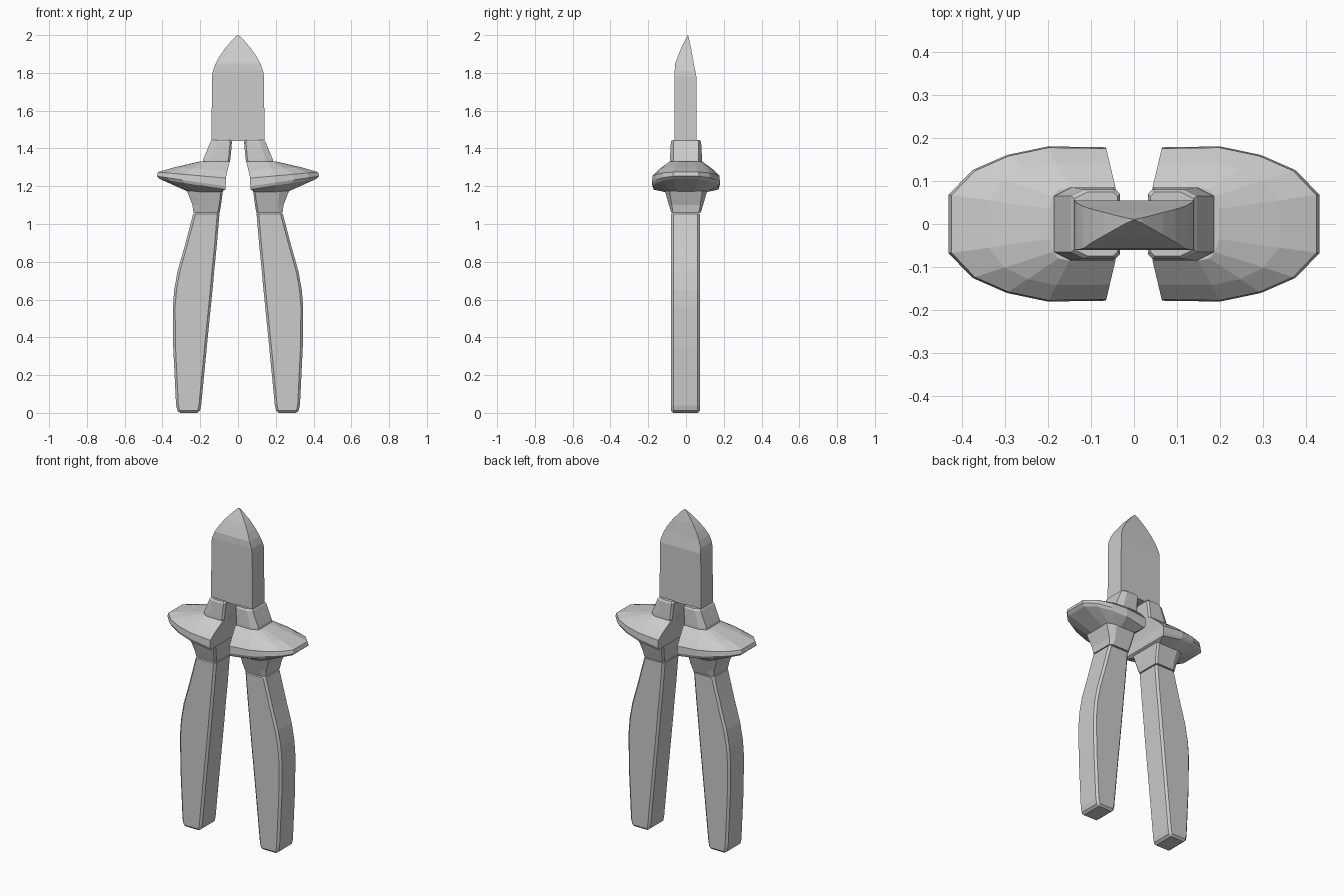
import bpy, bmesh

if "Cube" in bpy.data.objects:
    bpy.data.objects.remove(bpy.data.objects["Cube"])


def loft(name, rings, mirror=True, bevel=0.0):
    """Skin a stack of equal-length closed rings; optionally mirror across x."""
    bm = bmesh.new()
    loops = [[bm.verts.new(p) for p in ring] for ring in rings]
    n = len(loops[0])
    for a, b in zip(loops, loops[1:]):
        for i in range(n):
            j = (i + 1) % n
            bm.faces.new((a[i], a[j], b[j], b[i]))
    bm.faces.new(loops[0])
    bm.faces.new(loops[-1])
    bmesh.ops.remove_doubles(bm, verts=bm.verts, dist=0.0005)
    bmesh.ops.recalc_face_normals(bm, faces=bm.faces)
    me = bpy.data.meshes.new(name)
    bm.to_mesh(me)
    bm.free()
    ob = bpy.data.objects.new(name, me)
    bpy.context.collection.objects.link(ob)
    if bevel:
        m = ob.modifiers.new("Bevel", 'BEVEL')
        m.width, m.segments, m.limit_method = bevel, 1, 'ANGLE'
    if mirror:
        m = ob.modifiers.new("Mirror", 'MIRROR')
        m.use_mirror_merge = False
    return ob


def rect(x0, x1, y0, y1, z):
    return [(x0, y0, z), (x1, y0, z), (x1, y1, z), (x0, y1, z)]


def chamfered(x0, x1, h, z, ci, co):
    """Rectangle with clipped inner (ci) and outer (co) corners."""
    half = [(x0, h - ci), (x0 + ci, h), (x1 - co, h), (x1, h - co * 0.5)]
    return [(x, y, z) for x, y in half] + [(x, -y, z) for x, y in reversed(half)]


# Blade: straight block with a curved point, tip set slightly back
blade = [(1.44, .14, -.06, .055), (1.78, .138, -.06, .055), (1.81, .133, -.06, .049),
         (1.85, .118, -.057, .041), (1.89, .096, -.042, .034), (1.93, .068, -.026, .027),
         (1.965, .038, -.009, .019), (1.987, .018, .002, .014), (2.0, .002, .009, .011)]
loft("blade", [rect(-w, w, y0, y1, z) for z, w, y0, y1 in blade], mirror=False)

# Upper collars clasping the blade
loft("upper_collar", [chamfered(.045, .187, .085, 1.325, .01, .04),
                      chamfered(.04, .183, .085, 1.345, .01, .04),
                      chamfered(.032, .146, .08, 1.435, .01, .03),
                      chamfered(.038, .138, .074, 1.445, .01, .03)])

# Finger guards: rounded half discs with a rim that rises outward
top = [(.043, .085), (.15, .085), (.175, .08), (.188, .065), (.197, .035)]
rim = [(.065, .178), (.2, .18), (.295, .16), (.375, .125), (.43, .068)]
low = [(.09, .112), (.19, .115), (.225, .105), (.245, .085), (.262, .045)]


def guard_ring(half, z_in, z_out):
    def p(x, y):
        return (x, y, z_in + (z_out - z_in) * (x - half[0][0]) / (half[-1][0] - half[0][0]))
    return [p(x, y) for x, y in half] + [p(x, -y) for x, y in reversed(half)]


def mix(a, b, t):
    return [(p[0] + (q[0] - p[0]) * t, p[1] + (q[1] - p[1]) * t) for p, q in zip(a, b)]


loft("guard", [guard_ring(low, 1.17, 1.17),
               guard_ring(mix(low, rim, .9), 1.182, 1.238),
               guard_ring(rim, 1.2, 1.253),
               guard_ring(mix(rim, top, .03), 1.243, 1.275),
               guard_ring(mix(rim, top, .4), 1.282, 1.3),
               guard_ring(top, 1.332, 1.332)])

# Lower collars between guard and handle
loft("lower_collar", [chamfered(.097, .236, .078, 1.06, .01, .02),
                      chamfered(.09, .241, .09, 1.1, .01, .03),
                      chamfered(.08, .27, .112, 1.175, .01, .05)])

# Handles: slanted inner face, bulging outer face, softened edges
handle = [(.197, .205, .32), (.62, .142, .342)]
handle = [(.004, .2, .322), (.04, .195, .328), (.35, .165, .343), (.56, .144, .345),
          (.65, .135, .338), (.75, .126, .32), (.88, .113, .283), (1.065, .097, .234)]
loft("handle", [rect(x0, x1, -.079, .074, z) for z, x0, x1 in
                [(0, .204, .318)] + handle[1:]], bevel=.012)
